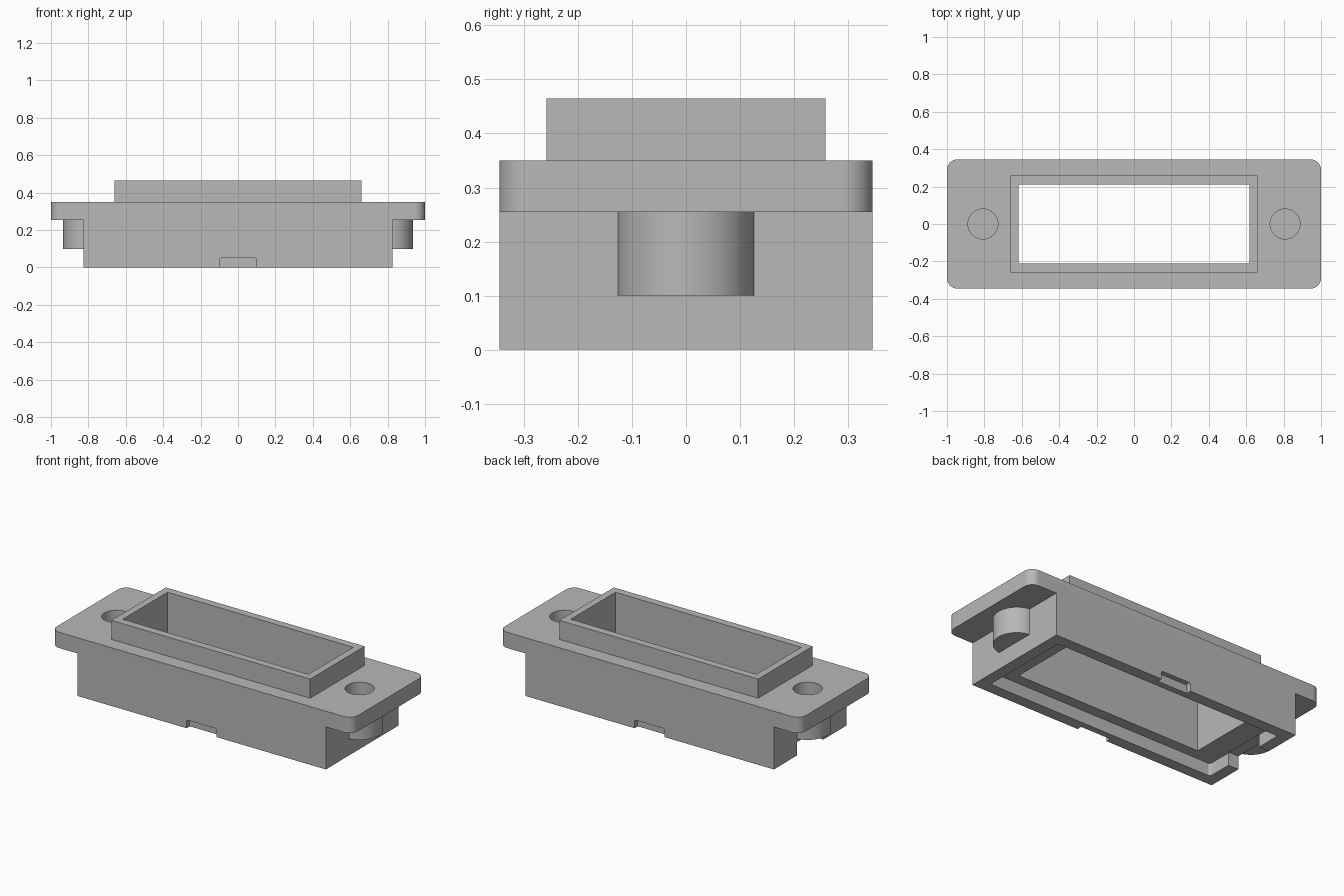
import bpy, bmesh, math

if "Cube" in bpy.data.objects:
    bpy.data.objects.remove(bpy.data.objects["Cube"])

grey = bpy.data.materials.new("plain grey")
grey.diffuse_color = (0.48, 0.48, 0.48, 1)
grey.use_nodes = True
grey.node_tree.nodes["Principled BSDF"].inputs["Base Color"].default_value = grey.diffuse_color


def prism(name, outline, z0, z1):
    """Vertical prism from a 2D outline."""
    bm = bmesh.new()
    low = [bm.verts.new((x, y, z0)) for x, y in outline]
    high = [bm.verts.new((x, y, z1)) for x, y in outline]
    bm.faces.new(low[::-1])
    bm.faces.new(high)
    n = len(low)
    for i in range(n):
        j = (i + 1) % n
        bm.faces.new((low[i], low[j], high[j], high[i]))
    mesh = bpy.data.meshes.new(name)
    bm.to_mesh(mesh)
    bm.free()
    mesh.materials.append(grey)
    obj = bpy.data.objects.new(name, mesh)
    bpy.context.collection.objects.link(obj)
    return obj


def rect(hx, hy, r=0.0, cx=0.0, cy=0.0, steps=10):
    """Rectangle outline with optional rounded corners."""
    if r == 0:
        return [(cx + sx * hx, cy + sy * hy)
                for sx, sy in ((1, 1), (-1, 1), (-1, -1), (1, -1))]
    points = []
    for k, (sx, sy) in enumerate(((1, 1), (-1, 1), (-1, -1), (1, -1))):
        for i in range(steps + 1):
            a = math.pi / 2 * (k + i / steps)
            points.append((cx + sx * (hx - r) + r * math.cos(a),
                           cy + sy * (hy - r) + r * math.sin(a)))
    return points


def circle(cx, r, n=64):
    return [(cx + r * math.cos(2 * math.pi * i / n),
             r * math.sin(2 * math.pi * i / n)) for i in range(n)]


def combine(target, tool, operation):
    mod = target.modifiers.new("cut", "BOOLEAN")
    mod.operation = operation
    mod.solver = "EXACT"
    mod.object = tool
    bpy.context.view_layer.objects.active = target
    bpy.ops.object.modifier_apply(modifier=mod.name)
    bpy.data.objects.remove(tool)


# Main body, mounting flange and raised collar
housing = prism("connector_housing", rect(0.825, 0.345), 0, 0.3)
combine(housing, prism("flange", rect(1.0, 0.345, 0.055), 0.255, 0.35), "UNION")
combine(housing, prism("collar", rect(0.66, 0.258), 0.3, 0.465), "UNION")

# Screw bosses with blind holes
for s in (-1, 1):
    combine(housing, prism("boss", circle(s * 0.808, 0.127), 0.1, 0.3), "UNION")
for s in (-1, 1):
    combine(housing, prism("screw_hole", circle(s * 0.808, 0.08), 0.13, 0.6), "DIFFERENCE")

# Through opening and wider recess underneath
combine(housing, prism("opening", rect(0.617, 0.212), -0.1, 0.6), "DIFFERENCE")
combine(housing, prism("recess", rect(0.757, 0.277, 0.015), -0.1, 0.075), "DIFFERENCE")

# Cable slot in the left end wall
combine(housing, prism("end_slot", rect(0.1, 0.125, cx=-0.855), -0.1, 0.08), "DIFFERENCE")

# Shallow pry notches in the long sides, with softened upper corners
for s in (-1, 1):
    notch = prism("notch", rect(0.1, 0.03, cy=s * 0.345), -0.1, 0.05)
    bm = bmesh.new()
    bm.from_mesh(notch.data)
    edges = [e for e in bm.edges
             if all(v.co.z > 0 for v in e.verts)
             and abs(e.verts[0].co.x - e.verts[1].co.x) < 1e-4]
    bmesh.ops.bevel(bm, geom=edges, offset=0.012, segments=4,
                    profile=0.5, affect="EDGES")
    bm.to_mesh(notch.data)
    bm.free()
    combine(housing, notch, "DIFFERENCE")

# Smooth the round walls and keep the corners crisp
bpy.ops.object.select_all(action="DESELECT")
housing.select_set(True)
bpy.context.view_layer.objects.active = housing
bpy.ops.object.shade_smooth_by_angle(angle=math.radians(30))
